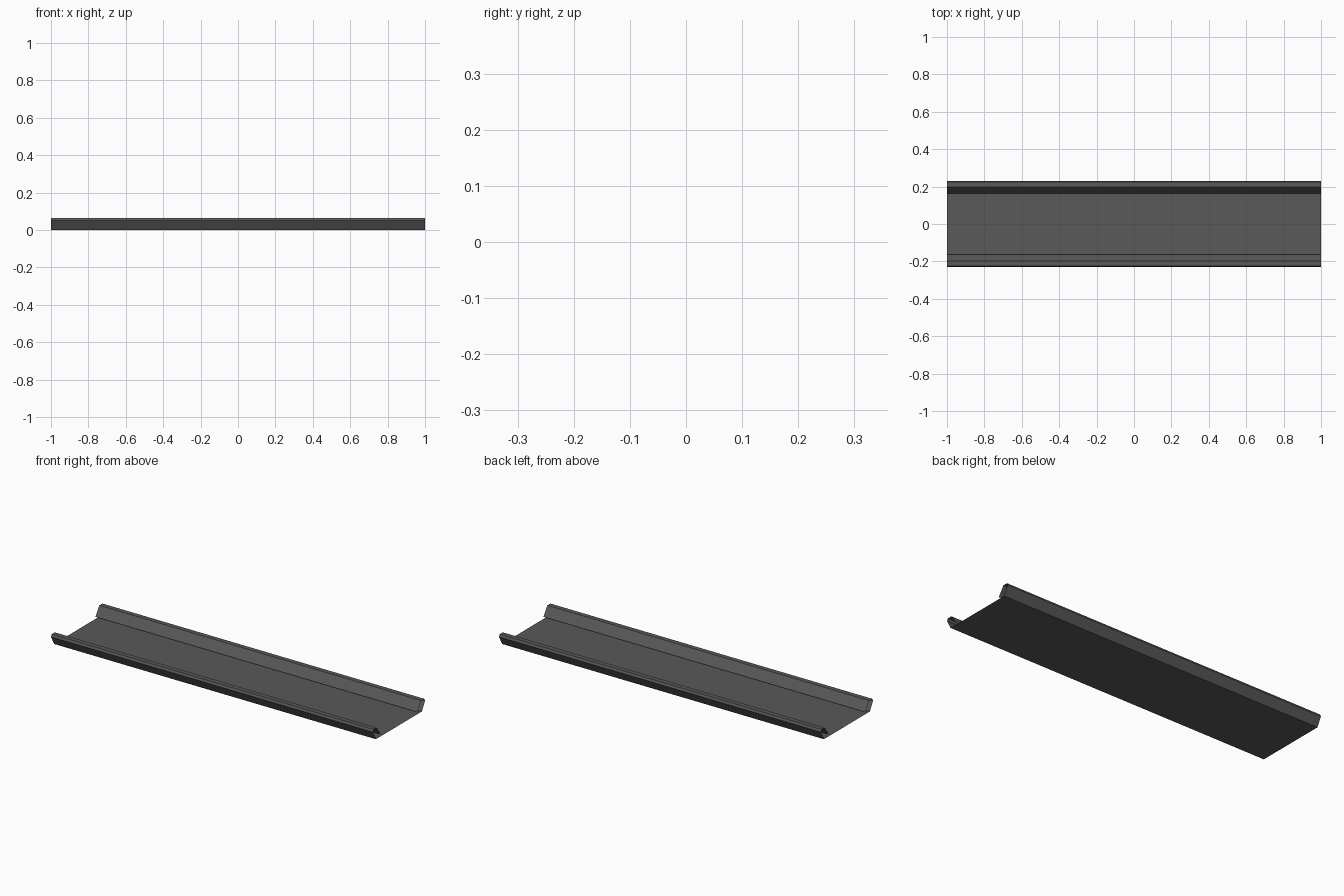
import bpy, bmesh

if "Cube" in bpy.data.objects:
    bpy.data.objects.remove(bpy.data.objects["Cube"])

# Half cross-section (y, z): floor edge, leaning wall, bevelled top, inward lip
HALF = [(0.204, 0.0), (0.231, 0.05), (0.225, 0.063), (0.198, 0.063), (0.163, 0.012)]
PROFILE = [(-y, z) for y, z in reversed(HALF)] + HALF


def extrude_profile(name, profile, x0, x1):
    """Sweep an open profile along x as a thin sheet with open ends."""
    bm = bmesh.new()
    a = [bm.verts.new((x0, y, z)) for y, z in profile]
    b = [bm.verts.new((x1, y, z)) for y, z in profile]
    for i in range(len(profile) - 1):
        bm.faces.new((a[i], a[i + 1], b[i + 1], b[i]))
    # outward: floor faces down, walls face out, lips face the middle
    mesh = bpy.data.meshes.new(name)
    for f in bm.faces:
        f.normal_update()
    floor = min(bm.faces, key=lambda f: f.calc_center_median().z)
    if floor.normal.z > 0:
        bmesh.ops.reverse_faces(bm, faces=bm.faces[:])
    bm.to_mesh(mesh)
    bm.free()
    obj = bpy.data.objects.new(name, mesh)
    bpy.context.collection.objects.link(obj)
    return obj


# Dark grey folded channel
channel = extrude_profile("folded_channel", PROFILE, -1, 1)
mat = bpy.data.materials.new("dark_metal")
mat.diffuse_color = (0.1, 0.1, 0.1, 1)
mat.use_nodes = True
mat.node_tree.nodes["Principled BSDF"].inputs["Base Color"].default_value = mat.diffuse_color
channel.data.materials.append(mat)
